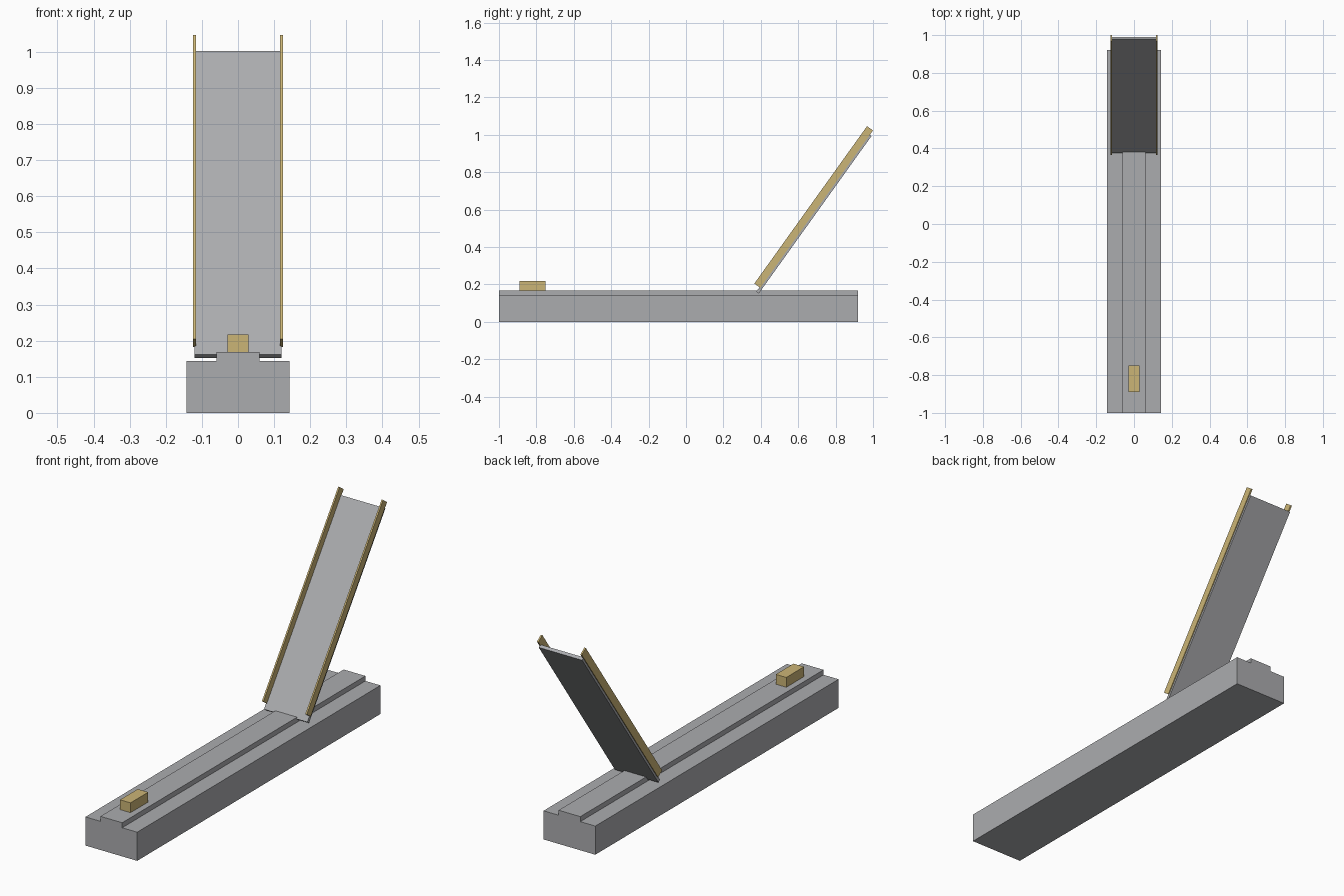
import bpy
from math import atan2
from mathutils import Matrix

cube = bpy.data.objects.get("Cube")
if cube:
    bpy.data.objects.remove(cube, do_unlink=True)


def material(name, color):
    mat = bpy.data.materials.new(name)
    mat.use_nodes = True
    mat.diffuse_color = color
    mat.node_tree.nodes["Principled BSDF"].inputs["Base Color"].default_value = color
    return mat


grey = material("metal grey", (0.41, 0.415, 0.43, 1))
gold = material("pale brass", (0.60, 0.46, 0.18, 1))

# Lean of the ramp about the x axis
tilt = Matrix.Rotation(atan2(0.842, 0.603), 4, 'X')


def box(name, low, high, mat, frame=Matrix()):
    """Box between two corners, with its vertices carried into a frame."""
    bpy.ops.mesh.primitive_cube_add(size=1)
    obj = bpy.context.object
    obj.name = name
    size = [b - a for a, b in zip(low, high)]
    mid = [(a + b) / 2 for a, b in zip(low, high)]
    obj.data.transform(frame @ Matrix.Translation(mid) @ Matrix.Diagonal((*size, 1)))
    obj.data.materials.append(mat)
    return obj


def stepped_base():
    """Wide bed with a raised centre track, extruded along its length."""
    half = [(0.143, 0), (0.143, 0.143), (0.06, 0.143), (0.06, 0.168)]
    profile = half + [(-x, z) for x, z in reversed(half)]
    n = len(profile)
    verts = [(x, y, z) for y in (-1, 0.92) for x, z in profile]
    faces = [(i, i + n, (i + 1) % n + n, (i + 1) % n) for i in range(n)]
    faces += [tuple(range(n)), tuple(reversed(range(n, 2 * n)))]
    mesh = bpy.data.meshes.new("base")
    mesh.from_pydata(verts, [], faces)
    mesh.materials.append(grey)
    obj = bpy.data.objects.new("base", mesh)
    bpy.context.collection.objects.link(obj)
    bpy.context.view_layer.objects.active = obj
    obj.select_set(True)
    bpy.ops.object.mode_set(mode='EDIT')
    bpy.ops.mesh.select_all(action='SELECT')
    bpy.ops.mesh.normals_make_consistent(inside=False)
    bpy.ops.object.mode_set(mode='OBJECT')


stepped_base()

# Small block on the track near the front
box("front_block", (-0.029, -0.89, 0.168), (0.029, -0.75, 0.217), gold)

# Leaning panel; in its frame y runs up the slope and z faces forward
box("ramp_panel", (-0.12, 0.35, -0.228), (0.12, 1.384, -0.212), grey, tilt)

# Thin side rails standing proud of the panel
for side, label in ((1, "left"), (-1, "right")):
    xs = sorted((side * 0.116, side * 0.124))
    box(label + "_rail", (xs[0], 0.379, -0.217), (xs[1], 1.414, -0.178), gold, tilt)
